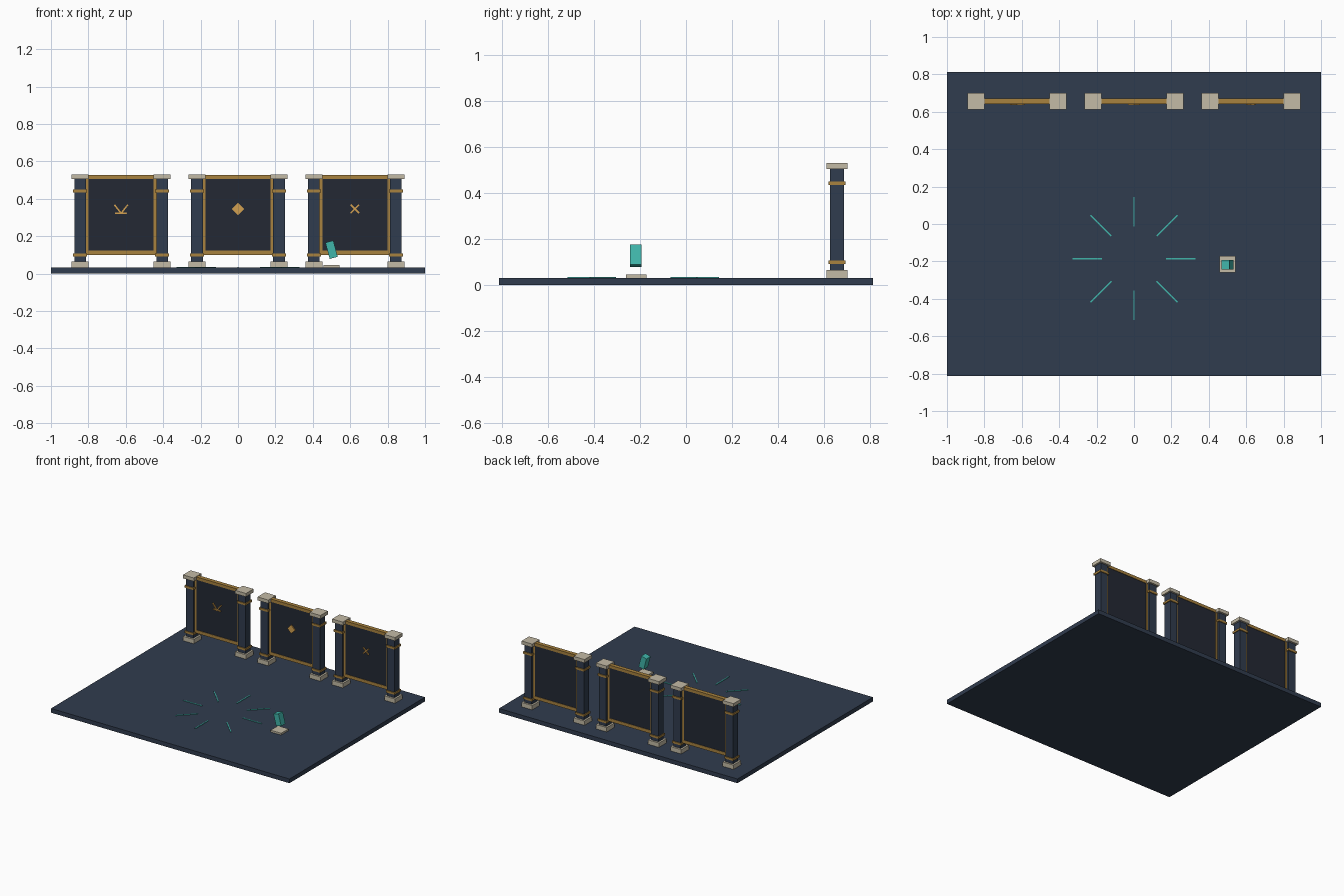
import bpy
from math import cos, sin, pi, radians

if "Cube" in bpy.data.objects:
    bpy.data.objects.remove(bpy.data.objects["Cube"])


def material(name, hex_code):
    srgb = [int(hex_code[i:i + 2], 16) / 255 for i in (0, 2, 4)]
    mat = bpy.data.materials.new(name)
    mat.diffuse_color = [c / 12.92 if c <= 0.04 else ((c + 0.055) / 1.055) ** 2.4 for c in srgb] + [1]
    mat.use_nodes = True
    mat.node_tree.nodes["Principled BSDF"].inputs["Base Color"].default_value = mat.diffuse_color
    return mat


NAVY = material("navy", "303C4E")
DARK = material("dark_panel", "232833")
GOLD = material("gold", "A8823F")
BRIGHT = material("bright_gold", "D2A050")
STONE = material("stone", "C4BBA6")
TEAL = material("teal", "40B5AA")


def box(name, centre, size, mat, rot=(0, 0, 0)):
    bpy.ops.mesh.primitive_cube_add(size=1, location=centre, rotation=rot)
    ob = bpy.context.object
    ob.name = name
    ob.scale = size
    bpy.ops.object.transform_apply(location=False, rotation=False, scale=True)
    ob.data.materials.append(mat)
    return ob


def slab(name, x, y, z0, z1, wx, wy, mat):
    return box(name, (x, y, (z0 + z1) / 2), (wx, wy, z1 - z0), mat)


# Floor
FLOOR = 0.032
slab("floor", 0, 0, 0, FLOOR, 2, 1.624, NAVY)

GATE_Y = 0.656


def column(x):
    slab("column_base", x, GATE_Y, FLOOR, 0.065, 0.09, 0.09, STONE)
    slab("column_shaft", x, GATE_Y, 0.065, 0.505, 0.062, 0.062, NAVY)
    slab("column_cap", x, GATE_Y, 0.505, 0.531, 0.09, 0.09, STONE)
    for z in (0.099, 0.442):
        slab("column_band", x, GATE_Y, z - 0.008, z + 0.008, 0.075, 0.075, GOLD)


def gate(x):
    for s in (-1, 1):
        column(x + s * 0.219)
        slab("frame_side", x + s * 0.181, GATE_Y, 0.101, 0.528, 0.016, 0.03, GOLD)
    slab("frame_top", x, GATE_Y, 0.506, 0.528, 0.36, 0.03, GOLD)
    slab("frame_bottom", x, GATE_Y, 0.101, 0.125, 0.36, 0.03, GOLD)
    slab("panel", x, GATE_Y, 0.12, 0.51, 0.36, 0.024, DARK)


def stroke(x, z, length, angle, thick=0.008):
    box("emblem", (x, GATE_Y - 0.016, z), (length, 0.008, thick), BRIGHT, (0, radians(angle), 0))


# Three gates along the back
for gx in (-0.625, 0, 0.625):
    gate(gx)

# Emblems: underlined chevron, diamond, cross
EZ = 0.346
stroke(-0.644, EZ + 0.001, 0.055, 52)
stroke(-0.606, EZ + 0.001, 0.055, -52)
stroke(-0.625, EZ - 0.023, 0.064, 0)
stroke(0, EZ, 0.046, 45, 0.046)
stroke(0.625, EZ, 0.064, 45)
stroke(0.625, EZ, 0.064, -45)

# Ring of glowing floor spokes
for i in range(8):
    a = i * pi / 4
    box("floor_spoke", (0.25 * cos(a), -0.185 + 0.25 * sin(a), FLOOR + 0.002),
        (0.158, 0.007, 0.004), TEAL, (0, 0, a))

# Floating tilted shard over its plinth
slab("plinth", 0.5, -0.216, FLOOR, 0.046, 0.088, 0.088, STONE)
box("shard", (0.5, -0.218, 0.128), (0.044, 0.05, 0.09), TEAL, (0, radians(-15), 0))
